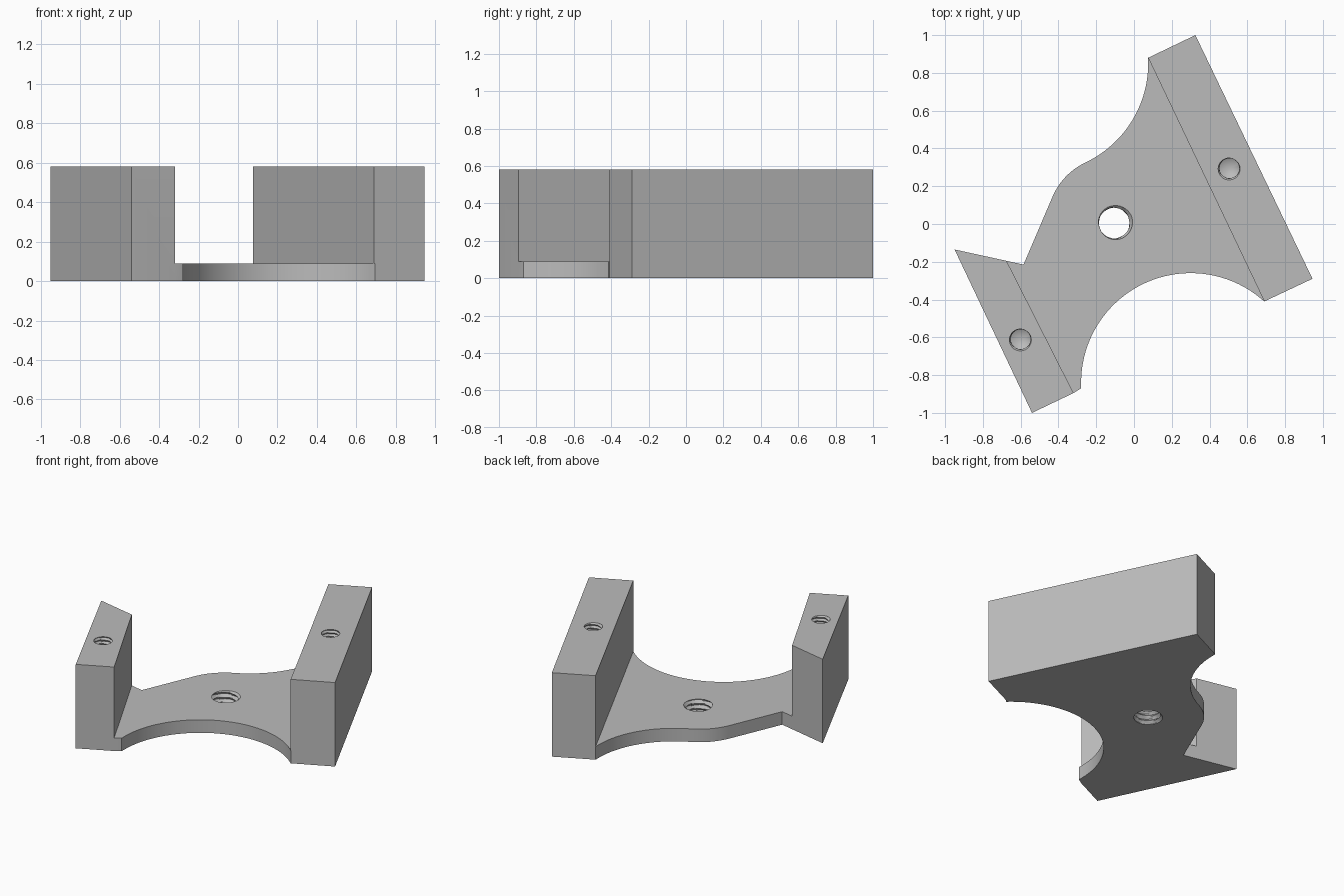
import bpy, bmesh
from math import cos, sin, radians, pi, atan2, degrees
from mathutils import Vector

if "Cube" in bpy.data.objects:
    bpy.data.objects.remove(bpy.data.objects["Cube"])

grey = bpy.data.materials.new("satin grey")
grey.use_nodes = True
colour = (0.5, 0.5, 0.5, 1)
grey.diffuse_color = colour
grey.node_tree.nodes["Principled BSDF"].inputs["Base Color"].default_value = colour

WALL_H, PLATE_H, ARC_R = 0.58, 0.09, 0.58
hub = Vector((-0.105, 0.005))


def make_object(name, bm):
    bmesh.ops.recalc_face_normals(bm, faces=bm.faces)
    mesh = bpy.data.meshes.new(name)
    bm.to_mesh(mesh)
    bm.free()
    mesh.materials.append(grey)
    obj = bpy.data.objects.new(name, mesh)
    bpy.context.collection.objects.link(obj)
    return obj


def prism(name, outline, height):
    bm = bmesh.new()
    face = bm.faces.new([bm.verts.new((x, y, 0)) for x, y in outline])
    out = bmesh.ops.extrude_face_region(bm, geom=[face])
    top = [v for v in out["geom"] if isinstance(v, bmesh.types.BMVert)]
    bmesh.ops.translate(bm, verts=top, vec=(0, 0, height))
    return make_object(name, bm)


def arc(centre, radius, start, end, steps):
    angles = [radians(start + (end - start) * i / steps) for i in range(steps + 1)]
    return [(centre[0] + radius * cos(a), centre[1] + radius * sin(a)) for a in angles]


def thread_cutter(name, centre, radius, depth, pitch, low, high, cone=0):
    # Screw-shaped tool: the radius rises and falls along a helix
    bm = bmesh.new()
    sides, rows = 32, int((high - low) / pitch * 6)
    rings = []
    for j in range(rows + 1):
        z = low + (high - low) * j / rows
        ring = []
        for i in range(sides):
            phase = (z / pitch - i / sides) % 1
            r = radius + depth * (1 - abs(2 * phase - 1))
            a = 2 * pi * i / sides
            ring.append(bm.verts.new((centre[0] + r * cos(a), centre[1] + r * sin(a), z)))
        rings.append(ring)
    for a, b in zip(rings, rings[1:]):
        for i in range(sides):
            k = (i + 1) % sides
            bm.faces.new((a[i], a[k], b[k], b[i]))
    bm.faces.new(rings[-1])
    if cone:
        tip = bm.verts.new((centre[0], centre[1], low - cone))
        for i in range(sides):
            bm.faces.new((rings[0][i], tip, rings[0][(i + 1) % sides]))
    else:
        bm.faces.new(rings[0])
    return make_object(name, bm)


def combine(target, other, operation):
    mod = target.modifiers.new(operation.lower(), "BOOLEAN")
    mod.operation, mod.object, mod.solver = operation, other, "EXACT"
    bpy.context.view_layer.objects.active = target
    bpy.ops.object.modifier_apply(modifier=mod.name)
    bpy.data.objects.remove(other)


# Upright walls
right_end = [(0.075, 0.88), (0.325, 1.0), (0.945, -0.29), (0.69, -0.41)]
left_end = [(-0.95, -0.135), (-0.675, -0.195), (-0.32, -0.895), (-0.54, -1.0)]
bracket = prism("bracket", right_end, WALL_H)
small_wall = prism("small_wall", left_end, WALL_H)

# Waisted base plate: two scoops and a rounded shoulder around the hub
scoop_front, scoop_back = Vector((0.3, -0.84)), Vector((-0.505, 0.85))
toward = scoop_back - hub
meet = degrees(atan2(toward.y, toward.x))
outline = [(0.69, -0.41)]
outline += arc(scoop_front, ARC_R, 47, 180, 40)
outline += [(-0.28, -0.87), (-0.32, -0.895), (-0.675, -0.195), (-0.585, -0.215)]
outline += arc(hub, toward.length - ARC_R, 157, meet, 12)
outline += arc(scoop_back, ARC_R, meet - 180, 0, 32)[1:]
outline += [(0.075, 0.88)]
plate = prism("base_plate", outline, PLATE_H)

combine(bracket, plate, "UNION")
combine(bracket, small_wall, "UNION")

# Threaded holes: one through the hub, one blind in each wall
combine(bracket, thread_cutter("hub_hole", hub, 0.08, 0.02, 0.035, -0.02, 0.12), "DIFFERENCE")
for spot in [(0.505, 0.295), (-0.6, -0.61)]:
    cutter = thread_cutter("wall_hole", spot, 0.052, 0.012, 0.025, 0.25, 0.6, 0.035)
    combine(bracket, cutter, "DIFFERENCE")

# Merge flat regions and shade
bm = bmesh.new()
bm.from_mesh(bracket.data)
bmesh.ops.remove_doubles(bm, verts=bm.verts, dist=0.0001)
bmesh.ops.dissolve_limit(bm, angle_limit=radians(0.5), verts=bm.verts, edges=bm.edges)
bm.to_mesh(bracket.data)
bm.free()
bpy.ops.object.select_all(action="DESELECT")
bracket.select_set(True)
bpy.context.view_layer.objects.active = bracket
bpy.ops.object.shade_smooth_by_angle(angle=radians(25))
